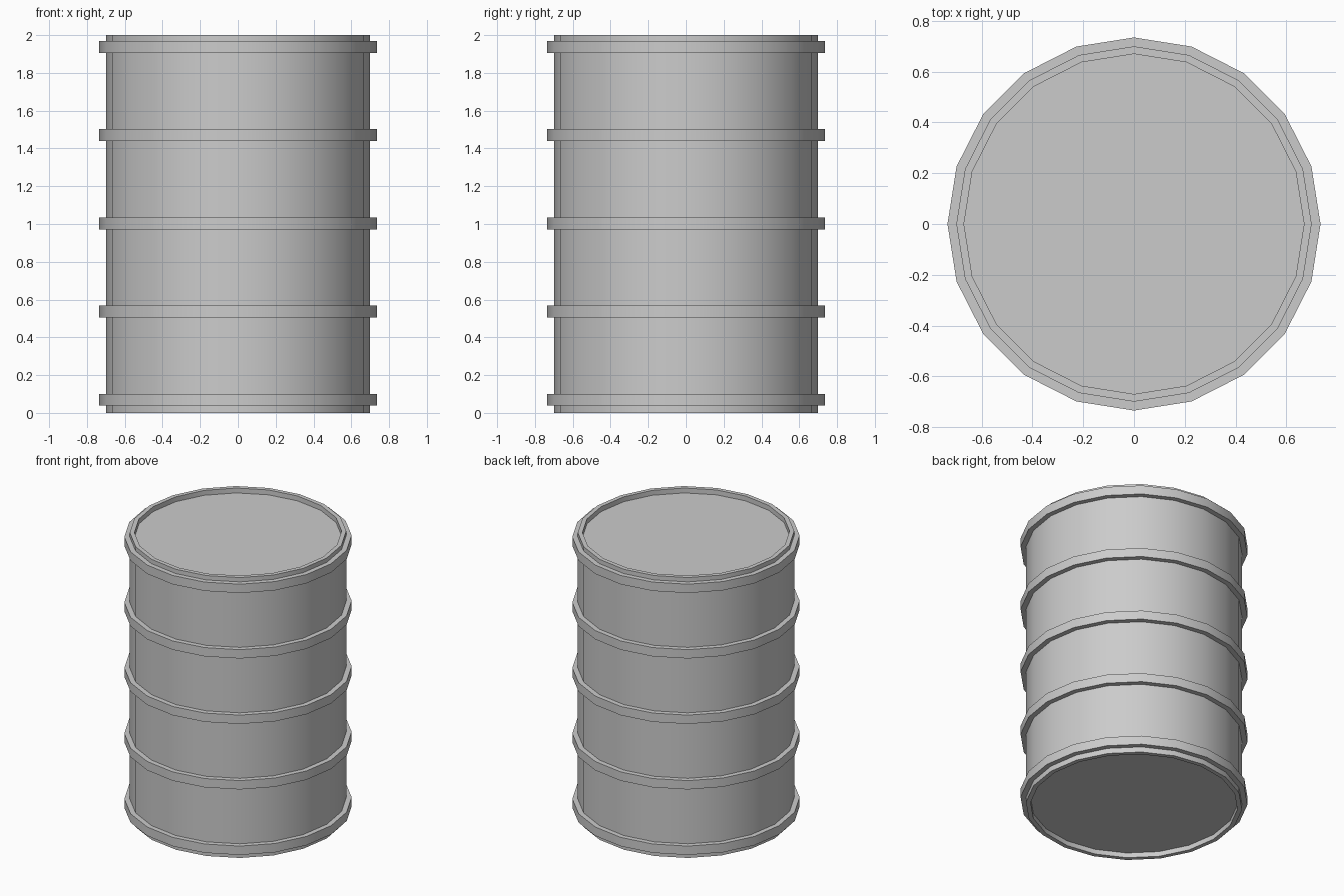
import bpy, bmesh
from math import cos, sin, tau, radians

if "Cube" in bpy.data.objects:
    bpy.data.objects.remove(bpy.data.objects["Cube"])

SIDES = 20
BODY_R, HOOP_R, LID_R = 0.70, 0.735, 0.67
HEIGHT, RECESS, HOOP_H = 2.0, 0.035, 0.063
HOOP_Z = [0.038 + 0.467 * i for i in range(5)]

# Half profile: recessed base, body with five hoops, recessed lid
profile = [(LID_R, RECESS), (LID_R, 0), (BODY_R, 0)]
for z in HOOP_Z:
    profile += [(BODY_R, z), (HOOP_R, z), (HOOP_R, z + HOOP_H), (BODY_R, z + HOOP_H)]
profile += [(BODY_R, HEIGHT), (LID_R, HEIGHT), (LID_R, HEIGHT - RECESS)]

# Turn the profile around z
bm = bmesh.new()
rings = [[bm.verts.new((r * cos(tau * i / SIDES), r * sin(tau * i / SIDES), z))
          for i in range(SIDES)] for r, z in profile]
for a, b in zip(rings, rings[1:]):
    for i in range(SIDES):
        j = (i + 1) % SIDES
        bm.faces.new((a[i], a[j], b[j], b[i]))

# Flat base and lid
bm.faces.new(rings[0][::-1])
bm.faces.new(rings[-1])
bmesh.ops.recalc_face_normals(bm, faces=bm.faces)

mesh = bpy.data.meshes.new("barrel")
bm.to_mesh(mesh)
bm.free()
barrel = bpy.data.objects.new("barrel", mesh)
bpy.context.collection.objects.link(barrel)

# Smooth round the sides, crisp at the hoops and rims
bpy.context.view_layer.objects.active = barrel
barrel.select_set(True)
bpy.ops.object.shade_smooth_by_angle(angle=radians(30))
